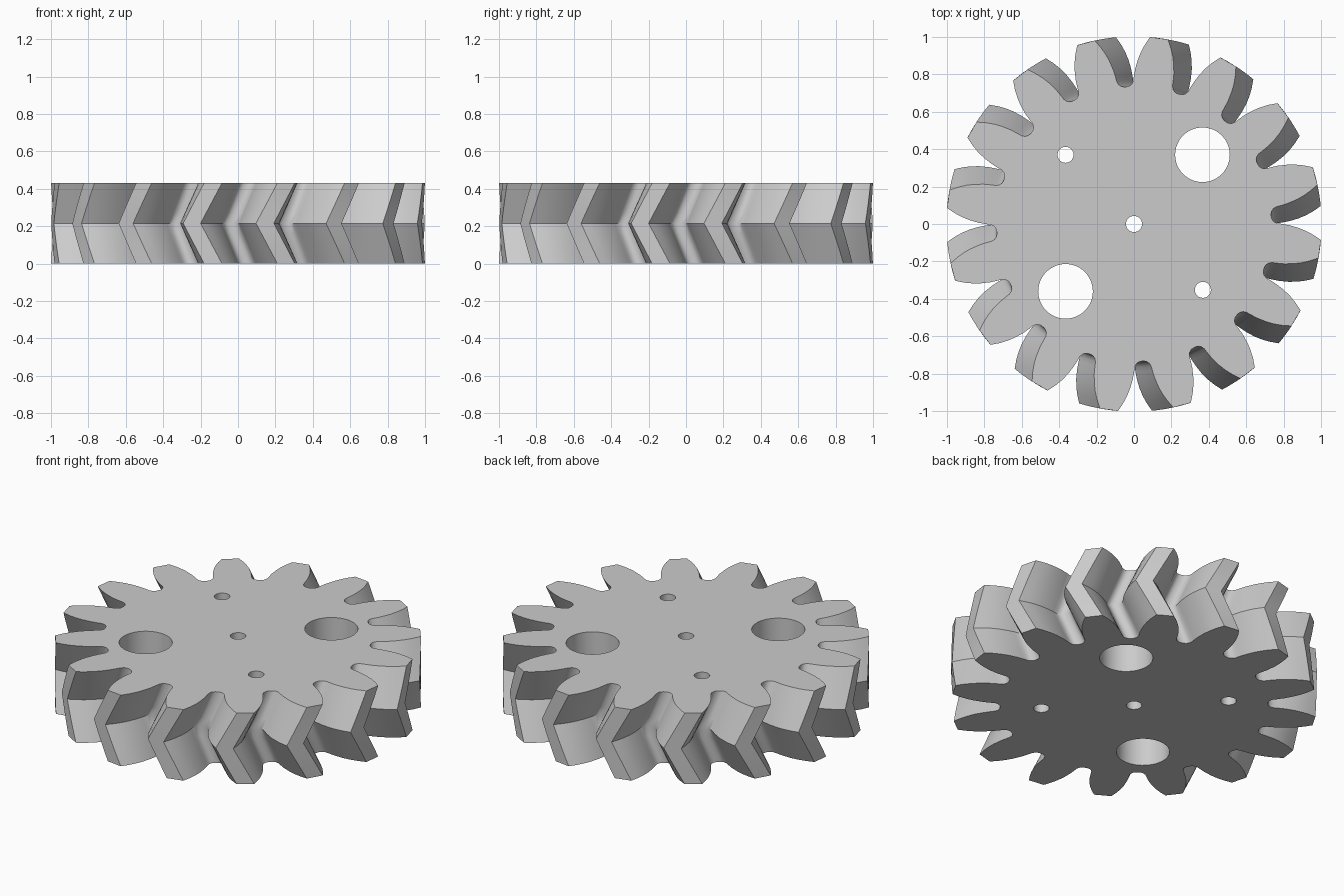
import bpy, bmesh
from math import radians, cos, sin, tau

cube = bpy.data.objects.get("Cube")
if cube:
    bpy.data.objects.remove(cube, do_unlink=True)

TEETH = 16
HEIGHT = 0.43
TWIST = radians(-6.6)      # turn of the middle plane against both faces
PHASE = radians(82.35)     # centre of one tooth on the top face
LAYERS = 8

# Half tooth profile: radius and half angle in degrees, from tip to root
HALF_TOOTH = [(1.003, 2.75), (0.96, 4.2), (0.92, 5.35), (0.88, 6.3), (0.83, 7.2),
              (0.79, 7.7), (0.765, 7.95), (0.748, 8.6), (0.739, 9.5), (0.735, 10.5)]

# Through holes: x, y, radius, sides
HOLES = [(0.366, 0.37, 0.146, 48), (-0.366, -0.36, 0.146, 48),
         (-0.366, 0.37, 0.043, 24), (0.368, -0.352, 0.043, 24), (0, 0, 0.043, 24)]


def gear_ring(turn):
    """Closed outline of the gear, turned by an angle."""
    tooth = [(r, -a) for r, a in reversed(HALF_TOOTH)] + HALF_TOOTH
    ring = []
    for i in range(TEETH):
        for r, a in tooth:
            t = PHASE + turn + tau * i / TEETH + radians(a)
            ring.append((r * cos(t), r * sin(t)))
    return ring


def hole_ring(x, y, r, sides):
    return [(x + r * cos(tau * i / sides), y + r * sin(tau * i / sides))
            for i in range(sides)]


def add_wall(bm, rings):
    """Join stacked rings of (points, z); return the bottom and top vertices."""
    loops = [[bm.verts.new((x, y, z)) for x, y in pts] for pts, z in rings]
    for low, high in zip(loops, loops[1:]):
        for i in range(len(low)):
            bm.faces.new((low[i - 1], low[i], high[i], high[i - 1]))
    return loops[0], loops[-1]


bm = bmesh.new()

# Herringbone teeth
stack = []
for k in range(LAYERS + 1):
    f = k / LAYERS
    stack.append((gear_ring(TWIST * (1 - abs(2 * f - 1))), f * HEIGHT))
ends = [add_wall(bm, stack)]

# Hole walls
for hole in HOLES:
    pts = hole_ring(*hole)
    ends.append(add_wall(bm, [(pts, 0), (pts, HEIGHT)]))

# Flat faces pierced by the holes
for side in (0, 1):
    edges = [bm.edges.get((loop[i - 1], loop[i]))
             for loop in (e[side] for e in ends) for i in range(len(loop))]
    bmesh.ops.triangle_fill(bm, edges=edges, use_beauty=True, normal=(0, 0, 2 * side - 1))

bmesh.ops.recalc_face_normals(bm, faces=bm.faces)
mesh = bpy.data.meshes.new("herringbone_gear")
bm.to_mesh(mesh)
bm.free()

gear = bpy.data.objects.new("herringbone_gear", mesh)
bpy.context.collection.objects.link(gear)

# Single grey material
grey = bpy.data.materials.new("plain_grey")
grey.use_nodes = True
grey.diffuse_color = (0.6, 0.6, 0.6, 1)
grey.node_tree.nodes["Principled BSDF"].inputs["Base Color"].default_value = (0.6, 0.6, 0.6, 1)
mesh.materials.append(grey)

bpy.ops.object.select_all(action='DESELECT')
gear.select_set(True)
bpy.context.view_layer.objects.active = gear
bpy.ops.object.shade_smooth_by_angle(angle=radians(30))
